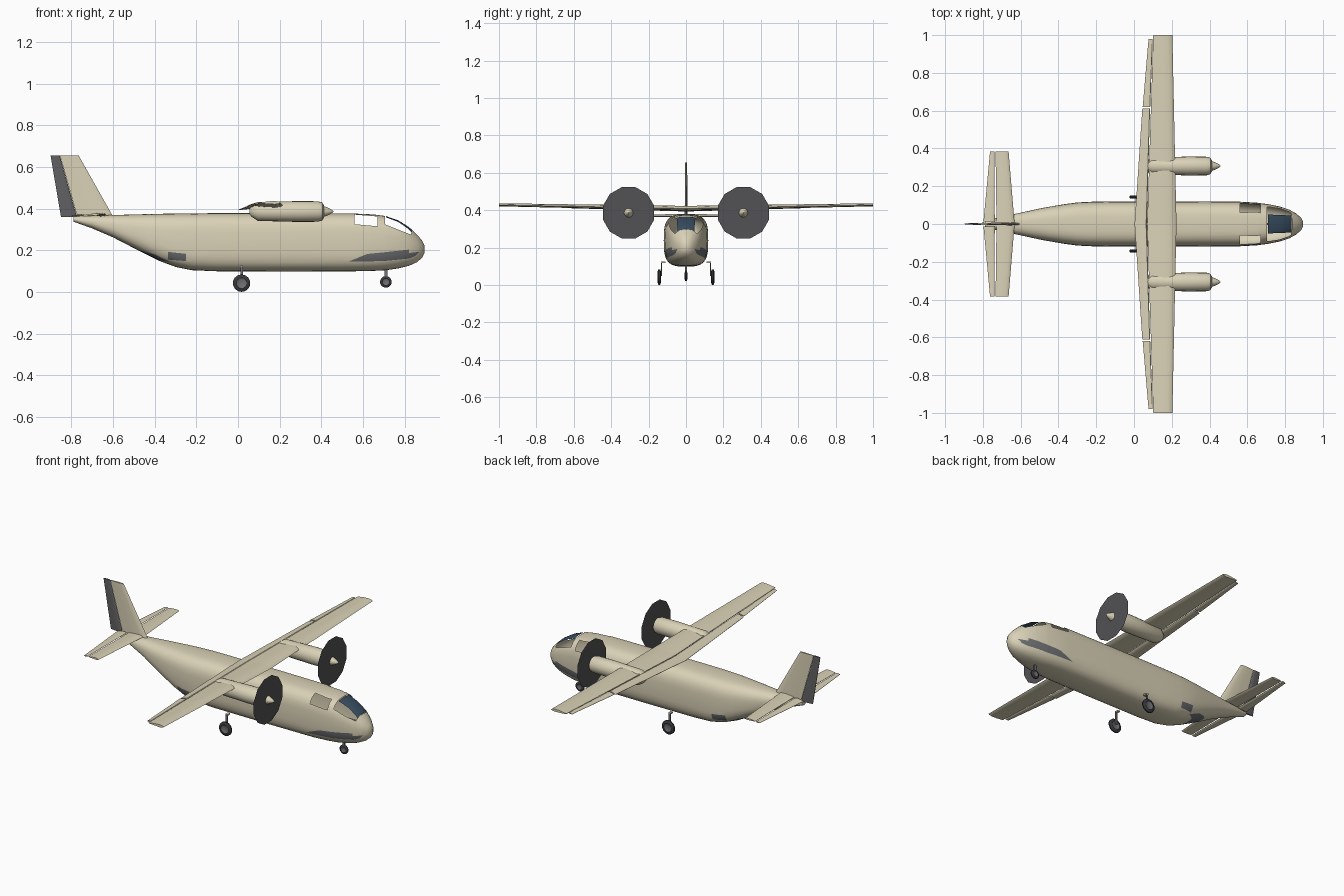
import bpy, bmesh, math
from mathutils import Vector

cube = bpy.data.objects.get("Cube")
if cube:
    bpy.data.objects.remove(cube, do_unlink=True)


def material(name, *rgb):
    m = bpy.data.materials.new(name)
    m.use_nodes = True
    m.diffuse_color = (*rgb, 1)
    bsdf = next(n for n in m.node_tree.nodes if n.type == 'BSDF_PRINCIPLED')
    bsdf.inputs["Base Color"].default_value = (*rgb, 1)
    return m


CREAM = material("cream paint", .70, .64, .47)
GREY = material("grey panel", .15, .155, .165)
RUDDER = material("rudder grey", .12, .12, .125)
GLASS = material("windscreen glass", .04, .075, .12)
PROP = material("propeller grey", .085, .085, .09)
TYRE = material("tyre rubber", .04, .038, .042)
HUB = material("wheel hub", .16, .16, .17)


def finish(name, bm, *mats, angle=40):
    bmesh.ops.recalc_face_normals(bm, faces=bm.faces[:])
    mesh = bpy.data.meshes.new(name)
    bm.to_mesh(mesh)
    bm.free()
    for m in mats:
        mesh.materials.append(m)
    obj = bpy.data.objects.new(name, mesh)
    bpy.context.collection.objects.link(obj)
    bpy.ops.object.select_all(action='DESELECT')
    obj.select_set(True)
    bpy.context.view_layer.objects.active = obj
    bpy.ops.object.shade_smooth_by_angle(angle=math.radians(angle))
    return obj


def loft(rings):
    """Closed skin through equal-sized rings of points, capped at both ends."""
    bm = bmesh.new()
    loops = [[bm.verts.new(p) for p in ring] for ring in rings]
    n = len(loops[0])
    for a, b in zip(loops, loops[1:]):
        for i in range(n):
            j = (i + 1) % n
            bm.faces.new((a[i], a[j], b[j], b[i]))
    bm.faces.new(loops[0])
    bm.faces.new(loops[-1])
    return bm


def lathe(name, profile, centre, axis, sides, *mats, rule=None):
    """Turned part: profile is (distance along axis, radius)."""
    u = Vector((0, 0, 1))
    v = axis.cross(u)
    rings = [[centre + axis * d + (u * math.cos(a) + v * math.sin(a)) * r
              for a in (2 * math.pi * i / sides for i in range(sides))]
             for d, r in profile]
    bm = loft(rings)
    if rule:
        for f in bm.faces:
            f.material_index = rule(f.calc_center_median() - centre)
    return finish(name, bm, *mats)


FOIL = [(0, 0), (.06, .55), (.25, 1), (.6, .8), (1, .15),
        (1, -.15), (.6, -.6), (.25, -.8), (.06, -.5)]


def panel(name, sections, mat, side=1, upright=False):
    """Aerofoil panel; section = span, front x, rear x, front z, rear z, thickness."""
    rings = []
    for span, xf, xr, zf, zr, thick in sections:
        ring = []
        for t, h in FOIL:
            x, z = xf + (xr - xf) * t, zf + (zr - zf) * t + h * thick / 2
            ring.append((x, z, span) if upright else (x, side * span, z))
        rings.append(ring)
    return finish(name, loft(rings), mat, angle=35)


def box(name, centre, size, mat):
    bm = bmesh.new()
    bmesh.ops.create_cube(bm, size=1)
    for v in bm.verts:
        v.co = Vector(centre) + Vector(a * b for a, b in zip(v.co, size))
    return finish(name, bm, mat)


def cut_patch(bm, poly, up, keep):
    """Cut a convex outline (x and the 'up' axis) into the skin; return its faces."""
    pts = []
    for a, b in poly:
        p = Vector((a, 0, 0))
        p[up] = b
        pts.append(p)
    mid = sum(pts, Vector()) / len(pts)
    planes = []
    for p, q in zip(pts, pts[1:] + pts[:1]):
        d = q - p
        n = Vector((d[up], 0, 0))
        n[up] = -d.x
        planes.append((p, n if n.dot(mid - p) > 0 else -n))

    def near(f):
        return keep(f.calc_center_median()) and all(
            max(v.co[k] for v in f.verts) > min(p[k] for p in pts) and
            min(v.co[k] for v in f.verts) < max(p[k] for p in pts) for k in (0, up))

    for p, n in planes:
        faces = [f for f in bm.faces if near(f)]
        edges = {e for f in faces for e in f.edges}
        verts = {v for f in faces for v in f.verts}
        bmesh.ops.bisect_plane(bm, geom=[*verts, *edges, *faces], dist=1e-5,
                               plane_co=p, plane_no=n)
    return [f for f in bm.faces if keep(f.calc_center_median()) and
            all((f.calc_center_median() - p).dot(n) > 0 for p, n in planes)]


# Fuselage: x, bottom, top, half width, squareness
STATIONS = [(-.79, .337, .362, .018, 2), (-.7, .305, .366, .04, 2.2),
            (-.6, .262, .369, .06, 2.4), (-.49, .205, .372, .084, 2.7),
            (-.375, .148, .375, .104, 3), (-.3, .12, .376, .114, 3.2),
            (-.22, .104, .377, .118, 3.3), (-.1, .099, .378, .119, 3.3),
            (.25, .098, .378, .119, 3.3), (.56, .099, .376, .118, 3.3),
            (.65, .101, .372, .113, 3.1), (.71, .104, .364, .105, 2.9),
            (.77, .113, .343, .093, 2.7), (.82, .125, .312, .077, 2.5),
            (.86, .143, .275, .055, 2.3), (.885, .165, .245, .032, 2.1),
            (.896, .188, .222, .012, 2)]
rings = []
for x, lo, hi, w, e in STATIONS:
    ring = []
    for i in range(40):
        a = 2 * math.pi * i / 40
        c, s = math.cos(a), math.sin(a)
        ring.append((x, w * math.copysign(abs(c) ** (2 / e), c),
                     (lo + hi) / 2 + (hi - lo) / 2 * math.copysign(abs(s) ** (2 / e), s)))
    rings.append(ring)
hull = loft(rings)

# Windscreen, then grey side panels and open windows on each side
for f in cut_patch(hull, [(.71, -.05), (.835, -.045), (.835, .045), (.71, .05)], 1,
                   lambda c: c.z > .25):
    f.material_index = 2
PANELS = [[(.53, .145), (.62, .182), (.7, .19), (.7, .148)],
          [(.7, .148), (.7, .19), (.82, .203), (.82, .16)],
          [(.82, .16), (.82, .187), (.87, .192), (.85, .172)],
          [(-.335, .155), (-.335, .192), (-.25, .183), (-.25, .148)],
          [(-.5, .207), (-.4, .18), (-.33, .146), (-.385, .152)]]
WINDOWS = [[(.56, .325), (.67, .315), (.67, .362), (.56, .371)],
           [(.705, .325), (.83, .275), (.84, .31), (.78, .4), (.705, .4)]]
for side in (1, -1):
    on_side = lambda c: c.y * side > 0
    for poly in PANELS:
        for f in cut_patch(hull, poly, 2, on_side):
            f.material_index = 1
    for poly in WINDOWS:
        holes = [f for f in cut_patch(hull, poly, 2, on_side) if f.material_index != 2]
        bmesh.ops.delete(hull, geom=holes, context='FACES')
finish("fuselage", hull, CREAM, GREY, GLASS)

X, Y = Vector((1, 0, 0)), Vector((0, 1, 0))
for side, word in ((1, "left"), (-1, "right")):
    # Wing with separate flap and aileron
    panel(word + "_wing", [(0, .225, .07, .409, .408, .028), (1, .203, .102, .428, .427, .018)],
          CREAM, side)
    panel(word + "_flap", [(0, .068, .003, .407, .394, .014), (.612, .085, .044, .419, .411, .011)],
          CREAM, side)
    panel(word + "_aileron", [(.62, .086, .046, .419, .414, .011),
                              (.98, .099, .077, .427, .424, .008)], CREAM, side)
    # Tailplane and elevator
    panel(word + "_tailplane", [(0, -.632, -.728, .37, .37, .018),
                                (.385, -.664, -.733, .37, .37, .012)], CREAM, side)
    panel(word + "_elevator", [(.012, -.737, -.797, .37, .366, .012),
                               (.385, -.739, -.762, .37, .368, .008)], CREAM, side)
    # Engine nacelle, spinner and propeller disc
    hub = Vector((0, side * .307, .386))
    lathe(word + "_nacelle", [(.055, .012), (.065, .025), (.095, .045), (.29, .05), (.385, .049),
                              (.405, .043), (.412, .03)], hub, X, 20, CREAM)
    lathe(word + "_spinner", [(.412, .026), (.43, .019), (.448, .01), (.458, .002)],
          hub, X, 12, CREAM)
    bm = bmesh.new()
    bm.faces.new([bm.verts.new(hub + Vector((.416, .142 * math.sin(a), .142 * math.cos(a))))
                  for a in (math.pi * (i + .5) / 6 for i in range(12))])
    finish(word + "_propeller_disc", bm, PROP)
    # Main landing gear
    box(word + "_gear_leg", (.017, side * .131, .085), (.012, .006, .075), HUB)
    box(word + "_gear_arm", (.017, side * .122, .122), (.016, .024, .008), CREAM)

# Fin and rudder
panel("fin", [(.362, -.6, -.772, 0, 0, .018), (.655, -.765, -.855, 0, 0, .012)],
      CREAM, upright=True)
panel("rudder", [(.36, -.773, -.85, 0, 0, .014), (.655, -.856, -.9, 0, 0, .009)],
      RUDDER, upright=True)

# Wheels: dark tyre with lighter hub
for name, x, y, z, r, w in (("left_wheel", .017, .143, .042, .042, .009),
                            ("right_wheel", .017, -.143, .042, .042, .009),
                            ("nose_wheel", .71, 0, .048, .028, .007)):
    lathe(name, [(-w * .7, r * .5), (-w, r * .6), (-w * .8, r * .9), (-w * .4, r),
                 (w * .4, r), (w * .8, r * .9), (w, r * .6), (w * .7, r * .5)],
          Vector((x, y, z)), Y, 14, TYRE, HUB,
          rule=lambda c, r=r: int(math.hypot(c.x, c.z) < r * .57))
box("nose_gear_leg", (.71, 0, .09), (.014, .01, .045), HUB)
